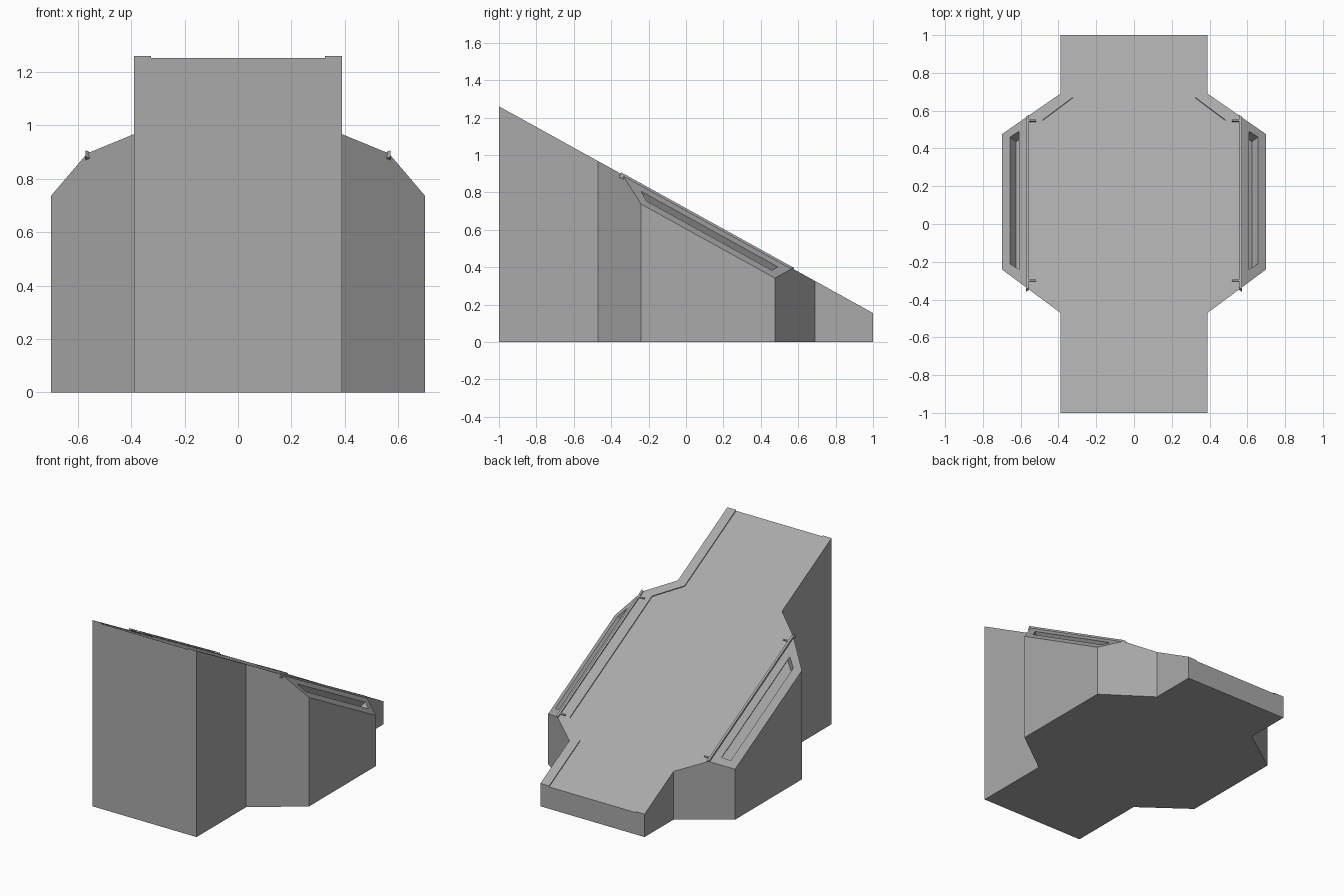
import bpy
import bmesh
from mathutils import Vector

if "Cube" in bpy.data.objects:
    bpy.data.objects.remove(bpy.data.objects["Cube"])

grey = bpy.data.materials.new("plain grey")
grey.use_nodes = True
grey.diffuse_color = (0.4, 0.4, 0.4, 1)
grey.node_tree.nodes["Principled BSDF"].inputs["Base Color"].default_value = (0.4, 0.4, 0.4, 1)

SLOPE, MID = 0.5525, 0.7075      # sloping top: z = MID - SLOPE * y
FOLD, FALL = 0.565, 0.763        # where the side bevel starts and how it drops
DECK_NORMAL = Vector((0, SLOPE, 1)).normalized()


def deck_z(x, y):
    return MID - SLOPE * y


def bevel_z(x, y):
    return deck_z(x, y) - FALL * (abs(x) - FOLD)


def bevel_normal(side):
    return Vector((side * FALL, SLOPE, 1)).normalized()


def make_object(name, bm):
    bmesh.ops.recalc_face_normals(bm, faces=bm.faces)
    mesh = bpy.data.meshes.new(name)
    bm.to_mesh(mesh)
    bm.free()
    mesh.materials.append(grey)
    obj = bpy.data.objects.new(name, mesh)
    bpy.context.collection.objects.link(obj)
    return obj


def slab(name, outline, height, normal, low, high):
    """Plan outline laid on a sloping surface and thickened along its normal."""
    bm = bmesh.new()
    base = [bm.verts.new(Vector((x, y, height(x, y))) + normal * low) for x, y in outline]
    face = bm.faces.new(base)
    new = bmesh.ops.extrude_face_region(bm, geom=[face])["geom"]
    moved = [v for v in new if isinstance(v, bmesh.types.BMVert)]
    bmesh.ops.translate(bm, verts=moved, vec=normal * (high - low))
    return make_object(name, bm)


def mirrored(half):
    return half + [(-x, y) for x, y in reversed(half)]


def carve(target, cutter):
    cutter.hide_render = True
    mod = target.modifiers.new("carve", "BOOLEAN")
    mod.operation, mod.solver, mod.object = "DIFFERENCE", "EXACT", cutter
    bpy.context.view_layer.objects.active = target
    bpy.ops.object.modifier_apply(modifier=mod.name)
    bpy.data.objects.remove(cutter)


# Main block: plan outline raised, then sliced by the deck and both bevels
plan = mirrored([(0.39, -1), (0.39, -0.47), (0.70, -0.24),
                 (0.70, 0.475), (0.39, 0.69), (0.39, 1)])
block = slab("wedge_body", plan, lambda x, y: 0, Vector((0, 0, 1)), 0, 2)
bm = bmesh.new()
bm.from_mesh(block.data)
cuts = [(Vector((0, 0, MID)), DECK_NORMAL)]
cuts += [(Vector((s * FOLD, 0, MID)), bevel_normal(s)) for s in (1, -1)]
for point, normal in cuts:
    geom = bm.verts[:] + bm.edges[:] + bm.faces[:]
    cut = bmesh.ops.bisect_plane(bm, geom=geom, plane_co=point, plane_no=normal, clear_outer=True)
    rim = [e for e in cut["geom_cut"] if isinstance(e, bmesh.types.BMEdge)]
    bmesh.ops.contextual_create(bm, geom=rim)
bmesh.ops.recalc_face_normals(bm, faces=bm.faces)
bm.to_mesh(block.data)
bm.free()

# Shallow deck recess, open at both ends
recess = mirrored([(0.325, -1.1), (0.325, -0.45), (0.485, -0.33),
                   (0.485, 0.55), (0.325, 0.67), (0.325, 1.1)])
carve(block, slab("recess_cutter", recess, deck_z, DECK_NORMAL, -0.006, 0.1))

for side, word in ((1, "left"), (-1, "right")):
    # Long slot sunk into the bevel
    slot = [(side * x, y) for x, y in ((0.61, -0.24), (0.657, -0.21), (0.657, 0.46), (0.61, 0.49))]
    carve(block, slab("slot_cutter", slot, bevel_z, bevel_normal(side), -0.06, 0.05))

    # Thin raised edge strip with a tab near each end
    strip = [(side * x, y) for x, y in ((0.557, -0.34), (0.572, -0.35), (0.572, 0.565), (0.557, 0.575))]
    slab(word + "_edge_strip", strip, deck_z, DECK_NORMAL, -0.02, 0.007)
    for end, y in (("front", -0.30), ("back", 0.545)):
        tab = [(side * x, y + d) for x, d in ((0.52, -0.004), (0.56, -0.004), (0.56, 0.004), (0.52, 0.004))]
        slab(f"{word}_{end}_tab", tab, deck_z, DECK_NORMAL, -0.01, 0.007)
